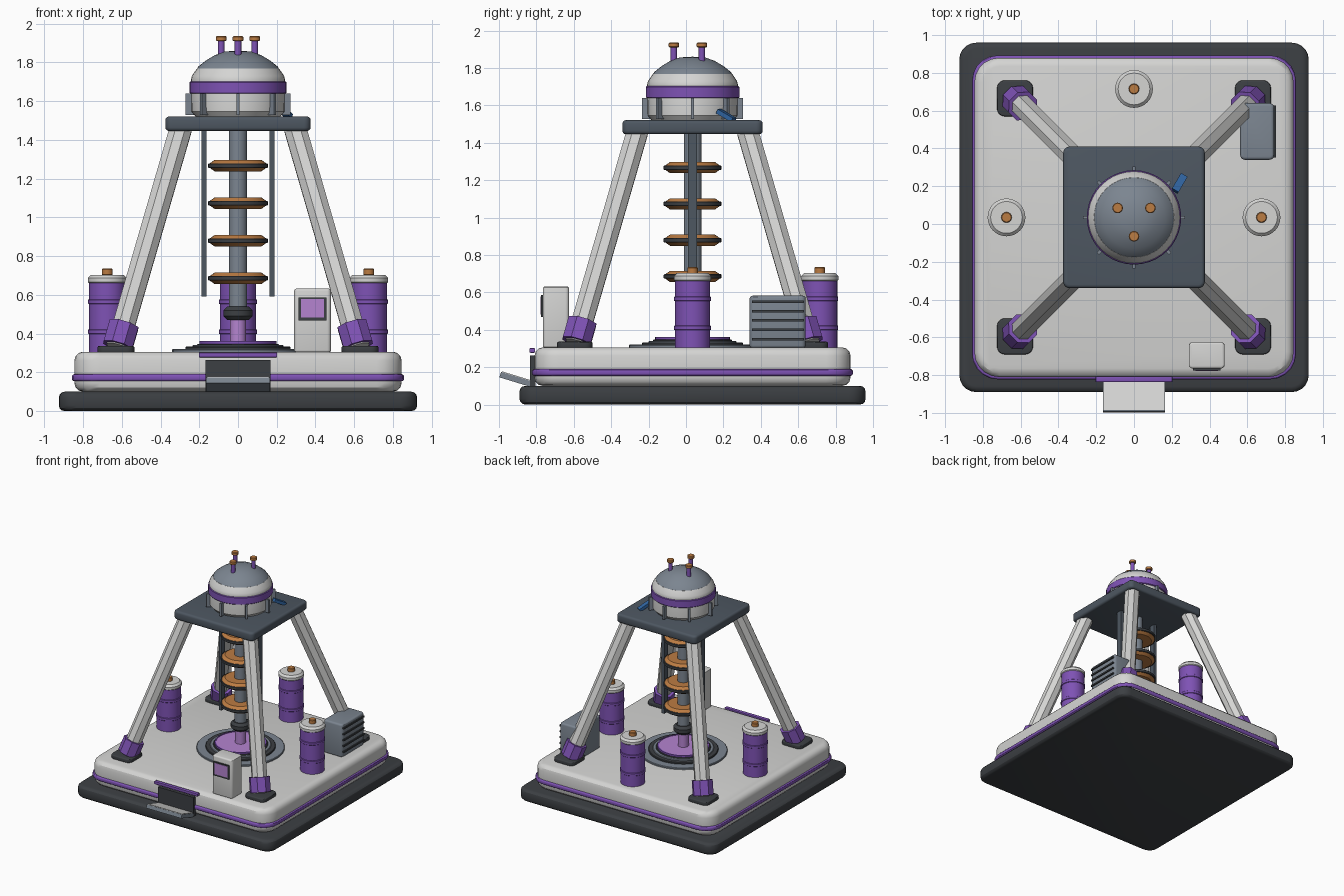
import bpy, bmesh, math
from mathutils import Vector, Matrix

cube = bpy.data.objects.get("Cube")
if cube:
    bpy.data.objects.remove(cube, do_unlink=True)

CY = 0.035  # shared centre line of the platform
PARTS = []


def material(name, r, g, b):
    m = bpy.data.materials.new(name)
    m.use_nodes = True
    m.diffuse_color = (r, g, b, 1)
    bsdf = next(n for n in m.node_tree.nodes if n.type == "BSDF_PRINCIPLED")
    bsdf.inputs["Base Color"].default_value = (r, g, b, 1)
    bsdf.inputs["Roughness"].default_value = 0.6
    return m


WHITE = material("off white", 0.66, 0.66, 0.65)
DARK = material("charcoal", 0.045, 0.05, 0.056)
SLATE = material("slate", 0.075, 0.095, 0.12)
GREY = material("steel grey", 0.2, 0.235, 0.28)
PURPLE = material("purple", 0.21, 0.085, 0.46)
PINK = material("lilac glow", 0.46, 0.23, 0.63)
COPPER = material("copper", 0.5, 0.2, 0.055)
BLUE = material("blue", 0.03, 0.13, 0.36)


def finish(name, bm, mat):
    bmesh.ops.recalc_face_normals(bm, faces=bm.faces)
    mesh = bpy.data.meshes.new(name)
    bm.to_mesh(mesh)
    bm.free()
    mesh.materials.append(mat)
    ob = bpy.data.objects.new(name, mesh)
    bpy.context.collection.objects.link(ob)
    PARTS.append(ob)
    return ob


def slab(name, mat, center, size, corner=0.0, edge=0.0, rot=None):
    """Box with rounded plan corners and softened top and bottom edges."""
    bm = bmesh.new()
    bmesh.ops.create_cube(bm, size=1, matrix=Matrix.Diagonal((*size, 1)))
    if corner:
        upright = [e for e in bm.edges
                   if abs(e.verts[0].co.z - e.verts[1].co.z) > size[2] / 2]
        bmesh.ops.bevel(bm, geom=upright, offset=corner, segments=5,
                        profile=0.5, affect="EDGES")
    if edge:
        rims = [e for e in bm.edges
                if abs(e.verts[0].co.z - e.verts[1].co.z) < size[2] / 4]
        bmesh.ops.bevel(bm, geom=rims, offset=edge, segments=3,
                        profile=0.5, affect="EDGES")
    ob = finish(name, bm, mat)
    ob.matrix_world = Matrix.Translation(center) @ (rot or Matrix())
    return ob


def lathe(name, mat, profile, x=0.0, y=CY, segs=32):
    """Turn a profile of (radius, height) points about a vertical axis."""
    bm = bmesh.new()
    verts = [bm.verts.new((r, 0, z)) for r, z in profile]
    edges = [bm.edges.new(pair) for pair in zip(verts, verts[1:])]
    bmesh.ops.spin(bm, geom=verts + edges, axis=(0, 0, 1), cent=(0, 0, 0),
                   angle=math.tau, steps=segs, use_duplicate=False)
    bmesh.ops.remove_doubles(bm, verts=bm.verts, dist=0.0005)
    ob = finish(name, bm, mat)
    ob.location = (x, y, 0)
    return ob


def disc(name, mat, r, z0, z1, x=0.0, y=CY, bevel=0.0, segs=32):
    pts = [(0, z0), (r - bevel, z0), (r, z0 + bevel),
           (r, z1 - bevel), (r - bevel, z1), (0, z1)]
    return lathe(name, mat, pts, x, y, segs)


def strut(name, mat, a, b, r, sides=8):
    """Prism between two points."""
    a, b = Vector(a), Vector(b)
    bm = bmesh.new()
    bmesh.ops.create_cone(bm, cap_ends=True, segments=sides, radius1=r,
                          radius2=r, depth=(b - a).length)
    bmesh.ops.rotate(bm, verts=bm.verts,
                     matrix=Matrix.Rotation(math.pi / sides, 3, "Z"))
    ob = finish(name, bm, mat)
    turn = (b - a).to_track_quat("Z", "Y").to_matrix().to_4x4()
    ob.matrix_world = Matrix.Translation((a + b) / 2) @ turn
    return ob


# Plinth and body
slab("plinth", DARK, (0, CY, 0.05), (1.85, 1.85, 0.1), 0.09, 0.03)
slab("body", WHITE, (0, CY, 0.203), (1.69, 1.69, 0.206), 0.13, 0.045)
slab("body_stripe", PURPLE, (0, CY, 0.172), (1.715, 1.715, 0.036), 0.135, 0.012)

# Stepped reactor plate
for name, mat, r, top in (("plate_rim", GREY, 0.34, 0.32), ("plate_groove", DARK, 0.27, 0.333),
                          ("plate_ring", GREY, 0.235, 0.341), ("plate_inner", DARK, 0.212, 0.347),
                          ("glow_disc", PINK, 0.195, 0.357)):
    disc(name, mat, r, 0.3, top, bevel=0.004, segs=40)
lathe("glow_edge", PURPLE, [(0.19, 0.345), (0.2, 0.345), (0.2, 0.361), (0.19, 0.361), (0.19, 0.345)], segs=40)
disc("glow_rod", PINK, 0.042, 0.35, 0.49)

# Central column with emitter and coil rings
disc("column", GREY, 0.047, 0.52, 1.46)
disc("emitter", DARK, 0.076, 0.47, 0.54, bevel=0.02)
for i in range(4):
    z = 0.685 + i * 0.194
    lathe(f"coil_{i}", COPPER, [(0.04, z - 0.03), (0.12, z - 0.03), (0.148, z - 0.01),
                                (0.148, z + 0.01), (0.12, z + 0.03), (0.04, z + 0.03)])
    disc(f"coil_band_{i}", DARK, 0.154, z - 0.012, z + 0.012, bevel=0.003)

# Top deck
slab("top_deck", SLATE, (0, CY, 1.483), (0.75, 0.75, 0.075), 0.035, 0.018)

# Dome head
lathe("drum", WHITE, [(0, 1.515), (0.215, 1.515), (0.24, 1.545), (0.243, 1.71), (0.238, 1.73),
                      (0.212, 1.768), (0, 1.768)], segs=40)
disc("drum_band", PURPLE, 0.25, 1.638, 1.702, bevel=0.005, segs=40)
lathe("dome", GREY, [(0.216, 1.76), (0.205, 1.778), (0.165, 1.81), (0.12, 1.837),
                     (0.068, 1.856), (0, 1.86)], segs=40)
for i in range(8):
    a = i * math.tau / 8
    slab(f"drum_fin_{i}", GREY, (0.235 * math.cos(a), CY + 0.235 * math.sin(a), 1.583),
         (0.07, 0.016, 0.11), rot=Matrix.Rotation(a, 4, "Z"))

# Antennas on the dome
for i in range(3):
    a = math.radians(30 + 120 * i)
    x, y = 0.1 * math.cos(a), CY + 0.1 * math.sin(a)
    disc(f"antenna_{i}", PURPLE, 0.017, 1.81, 1.915, x, y, segs=16)
    disc(f"antenna_cap_{i}", COPPER, 0.028, 1.91, 1.935, x, y, 0.004, 16)

# Blue lever lying beside the drum
lever_dir = Vector((0.05, 0.085, -0.05))
slab("lever", BLUE, (0.24, 0.215, 1.545), (0.04, 0.025, 0.105),
     rot=lever_dir.to_track_quat("Z", "Y").to_matrix().to_4x4())

# Legs, boots and foot pads
for sx in (-1, 1):
    for sy in (-1, 1):
        tag = ("left" if sx > 0 else "right") + ("_back" if sy > 0 else "_front")

        def on_leg(z):
            d = 0.625 - (z - 0.32) * 0.29
            return (sx * d, CY + sy * d, z)

        strut("leg_" + tag, WHITE, on_leg(0.33), on_leg(1.46), 0.062)
        strut("boot_" + tag, PURPLE, on_leg(0.335), on_leg(0.445), 0.083)
        slab("foot_pad_" + tag, DARK, (sx * 0.63, CY + sy * 0.63, 0.318), (0.19, 0.19, 0.036), 0.04, 0.008)

# Hanging rods beside the column
for side, x in (("left", 0.175), ("right", -0.175)):
    slab("hanging_rod_" + side, SLATE, (x, CY, 1.02), (0.025, 0.05, 0.86))

# Storage canisters
for tag, x, y in (("left", 0.675, CY), ("right", -0.675, CY), ("back", 0, 0.715)):
    disc("canister_" + tag, PURPLE, 0.094, 0.3, 0.66, x, y)
    for z in (0.41, 0.565):
        disc(f"canister_hoop_{tag}", PURPLE, 0.099, z - 0.012, z + 0.012, x, y, 0.003)
    disc("canister_lid_" + tag, WHITE, 0.1, 0.65, 0.703, x, y, 0.016)
    disc("canister_cap_" + tag, COPPER, 0.028, 0.7, 0.735, x, y, 0.004, 16)

# Control kiosk with screen
slab("kiosk", WHITE, (0.385, -0.695, 0.467), (0.19, 0.14, 0.33), 0.02, 0.012)
slab("screen_frame", DARK, (0.385, -0.768, 0.527), (0.145, 0.016, 0.118))
slab("screen", PINK, (0.385, -0.776, 0.53), (0.12, 0.006, 0.095))

# Vent unit with louvres on the outer side
slab("vent_unit", GREY, (0.652, 0.49, 0.442), (0.18, 0.3, 0.28), 0.025, 0.015)
for i in range(5):
    slab(f"louvre_{i}", DARK, (0.744, 0.49, 0.35 + i * 0.05), (0.016, 0.275, 0.013))

# Entrance with lintel and raised ramp
slab("door", DARK, (0, -0.82, 0.18), (0.335, 0.03, 0.165))
slab("lintel", PURPLE, (0, -0.822, 0.29), (0.405, 0.028, 0.026), edge=0.005)
tilt = Matrix.Rotation(math.radians(-17), 4, "X")
slab("ramp", GREY, (0, -0.905, 0.133), (0.33, 0.185, 0.03), rot=tilt)
slab("ramp_plate", WHITE, (0, -0.9, 0.149), (0.322, 0.178, 0.006), rot=tilt)

# Smooth shading with crisp edges
bpy.ops.object.select_all(action="DESELECT")
for ob in PARTS:
    ob.select_set(True)
bpy.context.view_layer.objects.active = PARTS[0]
bpy.ops.object.shade_smooth_by_angle(angle=math.radians(30))
